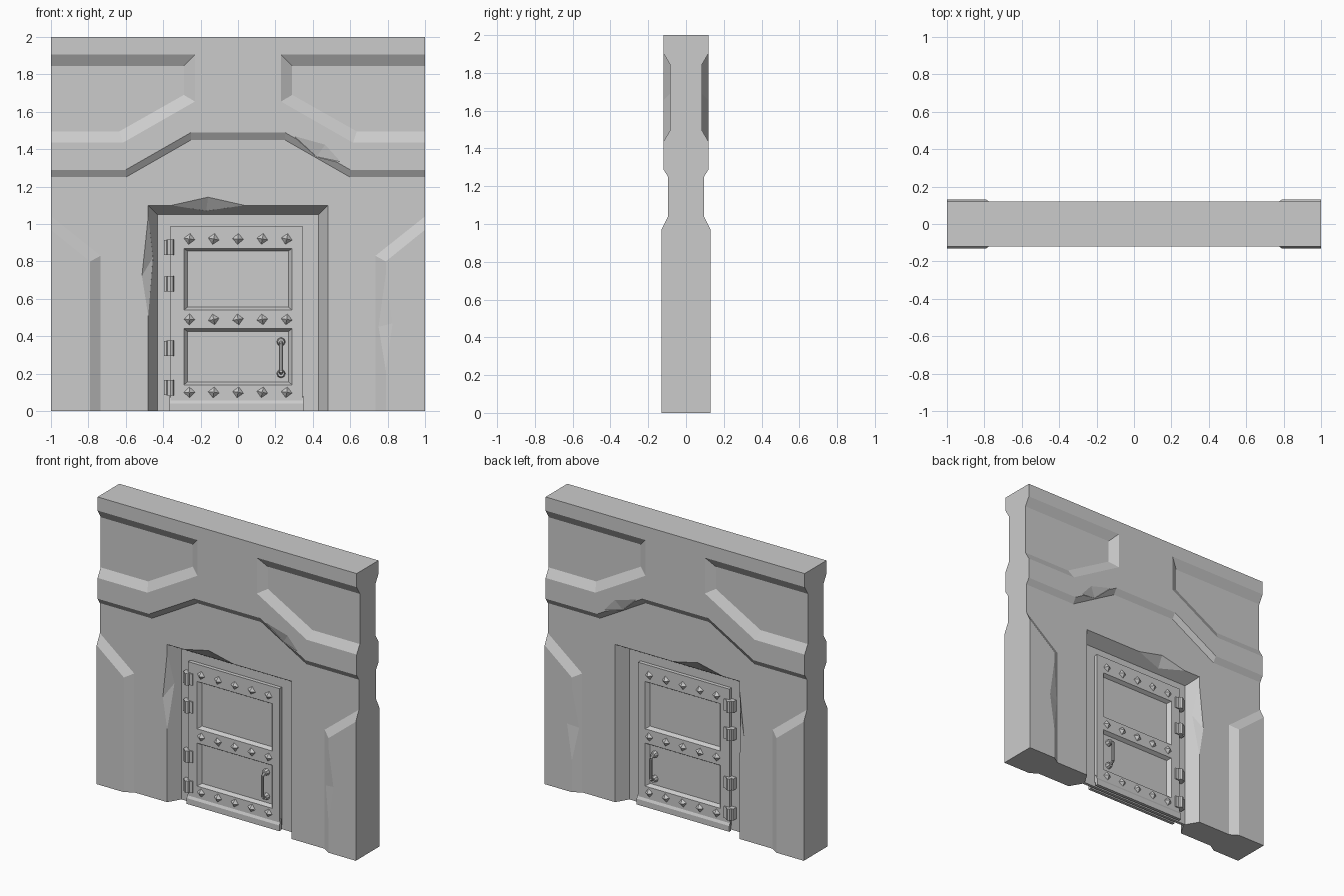
import bpy, bmesh, math, random
from mathutils import Matrix, Vector

random.seed(4)
cube = bpy.data.objects.get("Cube")
if cube:
    bpy.data.objects.remove(cube, do_unlink=True)

grey = bpy.data.materials.new("stone grey")
grey.use_nodes = True
COLOR = (0.6, 0.6, 0.6, 1)
grey.diffuse_color = COLOR
for node in grey.node_tree.nodes:
    if node.type == 'BSDF_PRINCIPLED':
        node.inputs["Base Color"].default_value = COLOR


def make(name, bm):
    bmesh.ops.recalc_face_normals(bm, faces=bm.faces)
    mesh = bpy.data.meshes.new(name)
    bm.to_mesh(mesh)
    bm.free()
    obj = bpy.data.objects.new(name, mesh)
    bpy.context.collection.objects.link(obj)
    return obj


def loft(name, base, face, y0, y1, t0, t1):
    """Sloped prism through two (x, z) outlines, run on from t0 to t1."""
    bm = bmesh.new()
    rings = []
    for t in (t0, t1):
        y = y0 + (y1 - y0) * t
        rings.append([bm.verts.new((a[0] + (b[0] - a[0]) * t, y, a[1] + (b[1] - a[1]) * t))
                      for a, b in zip(base, face)])
        bm.faces.new(rings[-1])
    n = len(base)
    for i in range(n):
        j = (i + 1) % n
        bm.faces.new((rings[0][i], rings[0][j], rings[1][j], rings[1][i]))
    return make(name, bm)


def add_box(bm, x0, x1, y0, y1, z0, z1):
    center = Matrix.Translation(((x0 + x1) / 2, (y0 + y1) / 2, (z0 + z1) / 2))
    bmesh.ops.create_cube(bm, size=1, matrix=center @ Matrix.Diagonal((x1 - x0, y1 - y0, z1 - z0, 1)))


def box(name, *bounds):
    bm = bmesh.new()
    add_box(bm, *bounds)
    return make(name, bm)


def add_rod(bm, start, end, r0, r1, sides=8, turn=0.0):
    a, b = Vector(start), Vector(end)
    d = b - a
    m = Matrix.Translation((a + b) / 2) @ d.to_track_quat('Z', 'Y').to_matrix().to_4x4()
    bmesh.ops.create_cone(bm, cap_ends=True, segments=sides, radius1=r0, radius2=r1,
                          depth=d.length, matrix=m @ Matrix.Rotation(turn, 4, 'Z'))


def apply(obj, mod):
    bpy.context.view_layer.objects.active = obj
    bpy.ops.object.modifier_apply(modifier=mod.name)


def boolean(obj, other, operation):
    mod = obj.modifiers.new("cut", 'BOOLEAN')
    mod.operation, mod.solver, mod.object = operation, 'EXACT', other
    apply(obj, mod)
    bpy.data.objects.remove(other, do_unlink=True)


def flip(points):
    return [(-x, z) for x, z in points]


def finish(obj):
    """Repeat the front half on the back and colour it."""
    bm = bmesh.new()
    bm.from_mesh(obj.data)
    middle = [f for f in bm.faces if all(abs(v.co.y) < 1e-4 for v in f.verts)]
    bmesh.ops.delete(bm, geom=middle, context='FACES')
    bm.to_mesh(obj.data)
    bm.free()
    mod = obj.modifiers.new("back", 'MIRROR')
    mod.use_axis = (False, True, False)
    apply(obj, mod)
    obj.data.materials.clear()
    obj.data.materials.append(grey)
    for p in obj.data.polygons:
        p.material_index = 0
        p.use_smooth = False


# Wall: flat slab, raised arched upper panel, side pillars
wall = box("wall", -1.1, 1.1, -0.095, 0.05, -0.1, 2.1)
arch = [(-1.1, 1.29), (-0.6, 1.29), (-0.25, 1.49), (0.25, 1.49), (0.6, 1.29), (1.1, 1.29)]
top = [(1.1, 2.05), (-1.1, 2.05)]
boolean(wall, loft("panel", [(x, z - 0.04) for x, z in arch] + top, arch + top,
                   -0.095, -0.12, -0.5, 1), 'UNION')
foot = [(0.735, -0.05), (1.1, -0.05), (1.1, 1.12), (0.735, 0.83)]
front = [(0.79, -0.05), (1.1, -0.05), (1.1, 1.05), (0.79, 0.80)]
for f in (list, flip):
    boolean(wall, loft("pillar", f(foot), f(front), -0.095, -0.13, -0.5, 1), 'UNION')

# Sunken upper panels and door opening
floor = [(1.1, 1.845), (0.29, 1.845), (0.29, 1.69), (0.635, 1.495), (1.1, 1.495)]
rim = [(1.1, 1.905), (0.23, 1.905), (0.23, 1.655), (0.615, 1.435), (1.1, 1.435)]
for f in (list, flip):
    boolean(wall, loft("recess", f(floor), f(rim), -0.085, -0.12, 0, 2), 'DIFFERENCE')
inner = [(-0.43, -0.2), (0.43, -0.2), (0.43, 1.05), (-0.43, 1.05)]
outer = [(-0.48, -0.2), (0.48, -0.2), (0.48, 1.10), (-0.48, 1.10)]
boolean(wall, loft("opening", inner, outer, -0.01, -0.095, 0, 1.5), 'DIFFERENCE')

# Chipped edges
chips = [
    [(0.29, -0.122, 1.48), (0.47, -0.122, 1.43), (0.56, -0.122, 1.33), (0.42, -0.098, 1.36), (0.4, -0.2, 1.2)],
    [(-0.36, -0.096, 1.10), (-0.16, -0.096, 1.145), (0.04, -0.096, 1.10), (-0.17, -0.044, 1.071), (-0.15, -0.2, 1.0)],
    [(-0.48, -0.096, 1.05), (-0.515, -0.096, 0.72), (-0.48, -0.096, 0.5), (-0.455, -0.05, 0.82), (-0.4, -0.2, 0.75)],
    [(0.79, -0.131, 0.75), (0.83, -0.131, 0.47), (0.79, -0.131, 0.2), (0.75, -0.105, 0.45), (0.7, -0.2, 0.45)],
]
for points in chips:
    bm = bmesh.new()
    bmesh.ops.convex_hull(bm, input=[bm.verts.new(p) for p in points])
    boolean(wall, make("chip", bm), 'DIFFERENCE')
boolean(wall, box("bounds", -1, 1, -0.3, 0, 0, 2), 'INTERSECT')
finish(wall)

# Door plate with two sunken fields
door = box("door", -0.36, 0.345, -0.036, -0.004, 0.03, 0.99)


def rect(x, z0, z1):
    return [(-x, z0), (x, z0), (x, z1), (-x, z1)]


for z0, z1 in ((0.54, 0.87), (0.14, 0.44)):
    boolean(door, loft("field", rect(0.27, z0 + 0.015, z1 - 0.015), rect(0.29, z0, z1),
                       -0.011, -0.036, 0, 1.5), 'DIFFERENCE')
finish(door)

# Sloped door sill
finish(loft("door_sill", [(-0.365, 0), (0.35, 0), (0.35, 0.06), (-0.365, 0.06)],
            [(-0.365, 0), (0.35, 0), (0.35, 0.04), (-0.365, 0.04)], -0.034, -0.045, -1, 1))

# Pyramid studs on the three rails
bm = bmesh.new()
for z in (0.92, 0.49, 0.10):
    for i in range(5):
        x = -0.26 + 0.13 * i
        add_rod(bm, (x, -0.034, z), (x, -0.056, z), 0.032, 0.004, 4, random.uniform(-0.25, 0.25))
finish(make("door_studs", bm))

# Hinges: barrel and leaves
bm = bmesh.new()
for z in (0.875, 0.68, 0.335, 0.125):
    add_box(bm, -0.395, -0.322, -0.044, -0.008, z - 0.04, z + 0.04)
    add_rod(bm, (-0.362, -0.042, z - 0.041), (-0.362, -0.042, z + 0.041), 0.02, 0.02)
finish(make("door_hinges", bm))

# Handle: two round mounts and a bowed grip
bm = bmesh.new()
path = [(0.23, -0.03, 0.2), (0.23, -0.06, 0.215), (0.23, -0.06, 0.355), (0.23, -0.03, 0.37)]
for a, b in zip(path, path[1:]):
    add_rod(bm, a, b, 0.01, 0.01)
for z in (0.2, 0.37):
    add_rod(bm, (0.23, -0.009, z), (0.23, -0.04, z), 0.024, 0.018)
finish(make("door_handle", bm))
